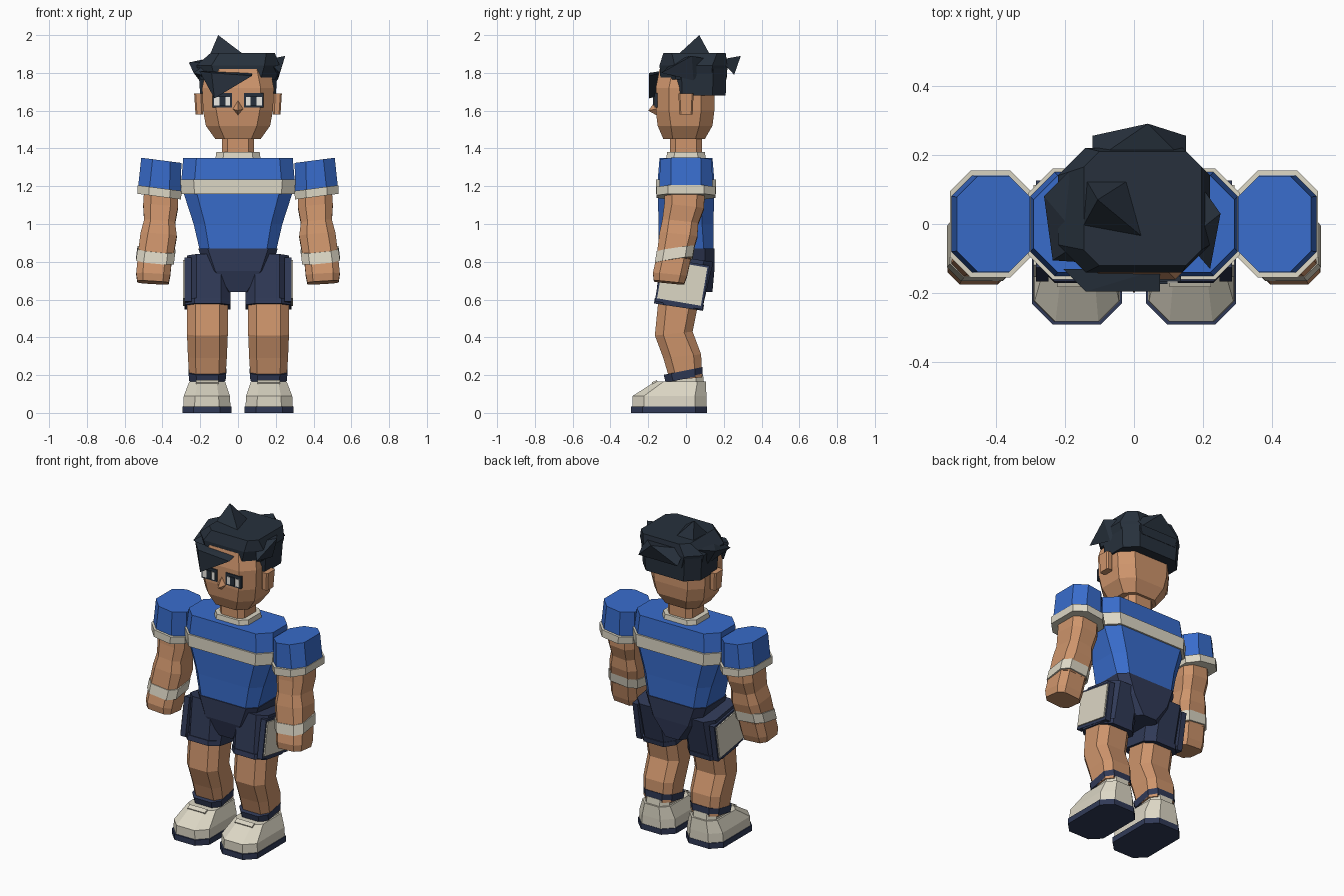
import bpy, bmesh
from mathutils import Matrix, Vector


def material(name, rgb):
    m = bpy.data.materials.new(name)
    m.diffuse_color = (*rgb, 1)
    return m


BLUE = material("blue_cloth", (0.04, 0.15, 0.60))
NAVY = material("navy_cloth", (0.03, 0.042, 0.095))
HAIR = material("hair_dark", (0.02, 0.03, 0.045))
SKIN = material("skin", (0.62, 0.30, 0.15))
CREAM = material("cream", (0.72, 0.68, 0.56))
WHITE = material("eye_white", (0.85, 0.83, 0.78))


def finish(name, bm, mat, mirror=False):
    bmesh.ops.recalc_face_normals(bm, faces=bm.faces)
    me = bpy.data.meshes.new(name)
    bm.to_mesh(me)
    bm.free()
    me.materials.append(mat)
    ob = bpy.data.objects.new(name, me)
    bpy.context.collection.objects.link(ob)
    if mirror:
        ob.modifiers.new("mirror", 'MIRROR')
    return ob


def loft(name, mat, sections, mirror=False, tilt_x=0, tilt_y=0):
    """Stack chamfered rectangles: (z, centre x, centre y, half width, half depth, chamfer)."""
    bm = bmesh.new()
    rings = []
    for z, cx, cy, w, d, c in sections:
        pts = [(w, c - d), (w, d - c), (w - c, d), (c - w, d),
               (-w, d - c), (-w, c - d), (c - w, -d), (w - c, -d)]
        rings.append([bm.verts.new((cx + x, cy + y, z + tilt_x * x + tilt_y * y)) for x, y in pts])
    for a, b in zip(rings, rings[1:]):
        for i in range(8):
            j = (i + 1) % 8
            bm.faces.new((a[i], a[j], b[j], b[i]))
    bm.faces.new(rings[0])
    bm.faces.new(rings[-1])
    return finish(name, bm, mat, mirror)


def hull(name, mat, pts, mirror=False):
    bm = bmesh.new()
    for p in pts:
        bm.verts.new(p)
    bmesh.ops.convex_hull(bm, input=bm.verts)
    return finish(name, bm, mat, mirror)


def box(name, mat, centre, size, mirror=False, rot_x=0):
    bm = bmesh.new()
    m = (Matrix.Translation(Vector(centre)) @ Matrix.Rotation(rot_x, 4, 'X')
         @ Matrix.Diagonal((*size, 1)))
    bmesh.ops.create_cube(bm, size=1, matrix=m)
    return finish(name, bm, mat, mirror)


# Torso, chest band and collar
loft("shirt_body", BLUE, [(0.85, 0, 0, .20, .145, .05), (1.0, 0, 0, .235, .145, .06),
                          (1.17, 0, 0, .29, .15, .07)])
loft("chest_band", CREAM, [(1.16, 0, 0, .30, .16, .07), (1.235, 0, 0, .305, .16, .07)])
loft("shirt_yoke", BLUE, [(1.23, 0, 0, .30, .15, .07), (1.35, 0, 0, .29, .14, .07)])
loft("collar", CREAM, [(1.34, 0, 0, .12, .105, .04), (1.38, 0, 0, .115, .10, .04)])
loft("neck", SKIN, [(1.34, 0, 0, .085, .085, .03), (1.48, 0, 0, .085, .085, .03)])

# Head, ears and nose
loft("head", SKIN, [(1.45, 0, -.01, .12, .11, .05), (1.52, 0, -.005, .17, .145, .07),
                    (1.60, 0, -.005, .185, .155, .07), (1.72, 0, -.005, .19, .155, .07),
                    (1.82, 0, 0, .17, .14, .07)])
loft("ear", SKIN, [(1.58, .205, 0, .02, .035, .008), (1.69, .21, 0, .022, .04, .008)], mirror=True)
hull("nose", SKIN, [(-.03, -.155, 1.61), (.03, -.155, 1.61), (0, -.155, 1.66),
                    (0, -.155, 1.575), (0, -.2, 1.60)])

# Eyes: dark frame, white, pupil
box("eye_frame", HAIR, (.083, -.158, 1.655), (.105, .016, .075), mirror=True)
box("eye_white", WHITE, (.085, -.164, 1.65), (.085, .012, .046), mirror=True)
box("pupil", HAIR, (.081, -.167, 1.652), (.032, .014, .05), mirror=True)

# Hair
loft("hair_crown", HAIR, [(1.765, 0, .04, .20, .175, .08), (1.84, 0, .04, .22, .18, .08),
                          (1.905, .025, .045, .17, .165, .045)])
loft("hair_back", HAIR, [(1.68, 0, .06, .20, .15, .07), (1.83, 0, .06, .21, .155, .07)])
hull("hair_fringe", HAIR, [(-.205, -.13, 1.81), (-.14, -.195, 1.80), (-.125, -.195, 1.665),
                           (.075, -.195, 1.785), (.075, -.13, 1.80), (-.13, -.14, 1.68)])
hull("hair_top_spike", HAIR, [(-.14, .13, 1.89), (-.01, .13, 1.89), (.04, -.05, 1.89),
                              (-.16, -.03, 1.87), (-.105, .07, 2.0)])
hull("hair_back_spike", HAIR, [(-.12, .18, 1.87), (.15, .18, 1.87), (-.12, .255, 1.79),
                               (.15, .255, 1.79), (.04, .29, 1.89)])
hull("hair_left_spike", HAIR, [(-.26, .08, 1.855), (-.19, .15, 1.87), (-.15, -.05, 1.86),
                               (-.235, -.105, 1.80), (-.205, .08, 1.76), (-.16, -.11, 1.78)])
hull("hair_right_spike", HAIR, [(.25, .03, 1.89), (.18, .13, 1.87), (.15, -.05, 1.87),
                                (.22, -.13, 1.80), (.21, .04, 1.76)])

# Arms, tilted outward and swinging slightly forward
loft("sleeve", BLUE, [(1.19, .415, 0, .113, .14, .06), (1.337, .406, 0, .106, .138, .06)],
     mirror=True, tilt_x=.13)
loft("sleeve_band", CREAM, [(1.145, .417, 0, .115, .155, .06), (1.19, .415, 0, .117, .155, .06)],
     mirror=True, tilt_x=.13)
loft("arm", SKIN, [(1.20, .405, -.005, .09, .105, .04), (1.09, .41, -.01, .092, .105, .04),
                   (1.01, .415, -.03, .082, .095, .035), (.94, .42, -.04, .096, .10, .04),
                   (.82, .438, -.065, .093, .09, .035)], mirror=True, tilt_x=.08, tilt_y=-.1)
loft("wristband", CREAM, [(.805, .44, -.065, .10, .10, .04), (.865, .432, -.055, .10, .10, .04)],
     mirror=True, tilt_x=.1, tilt_y=.15)
loft("hand", SKIN, [(.69, .45, -.09, .083, .08, .03), (.73, .449, -.085, .09, .09, .035),
                    (.82, .44, -.065, .09, .09, .035)], mirror=True, tilt_x=.06, tilt_y=-.1)

# Shorts and side pockets
loft("shorts_hips", NAVY, [(.64, 0, .01, .075, .13, .03), (.75, 0, 0, .17, .15, .05),
                           (.87, 0, 0, .21, .15, .05)])
loft("shorts_leg", NAVY, [(.585, .155, -.035, .115, .125, .05), (.82, .155, .005, .115, .14, .05)],
     mirror=True, tilt_y=-.15)
loft("shorts_hem", NAVY, [(.56, .16, -.04, .12, .13, .05), (.59, .16, -.035, .12, .13, .05)],
     mirror=True, tilt_y=-.15)
box("pocket_rim", NAVY, (.265, -.02, .685), (.035, .255, .235), mirror=True, rot_x=-.17)
box("pocket", CREAM, (.272, -.02, .688), (.036, .235, .205), mirror=True, rot_x=-.17)

# Legs, socks and shoes
loft("leg", SKIN, [(.62, .162, -.035, .108, .11, .045), (.42, .162, -.065, .108, .10, .045),
                   (.30, .162, -.02, .103, .10, .04), (.18, .162, .0, .095, .085, .035)],
     mirror=True, tilt_y=.1)
loft("sock_band", NAVY, [(.18, .162, -.01, .096, .098, .04), (.222, .162, -.015, .10, .103, .04)],
     mirror=True, tilt_y=.2)
loft("shoe_sole", NAVY, [(0, .165, -.09, .13, .20, .06), (.035, .165, -.09, .13, .20, .06)],
     mirror=True)
loft("shoe_upper", CREAM, [(.035, .165, -.087, .125, .195, .06), (.09, .165, -.087, .122, .195, .06),
                           (.165, .163, -.03, .095, .135, .045)], mirror=True)
loft("shoe_cuff", CREAM, [(.15, .162, .0, .085, .095, .04), (.195, .162, .0, .085, .09, .04)],
     mirror=True, tilt_y=.1)
box("shoe_lace", CREAM, (.163, -.165, .16), (.12, .03, .016), mirror=True, rot_x=.4)
